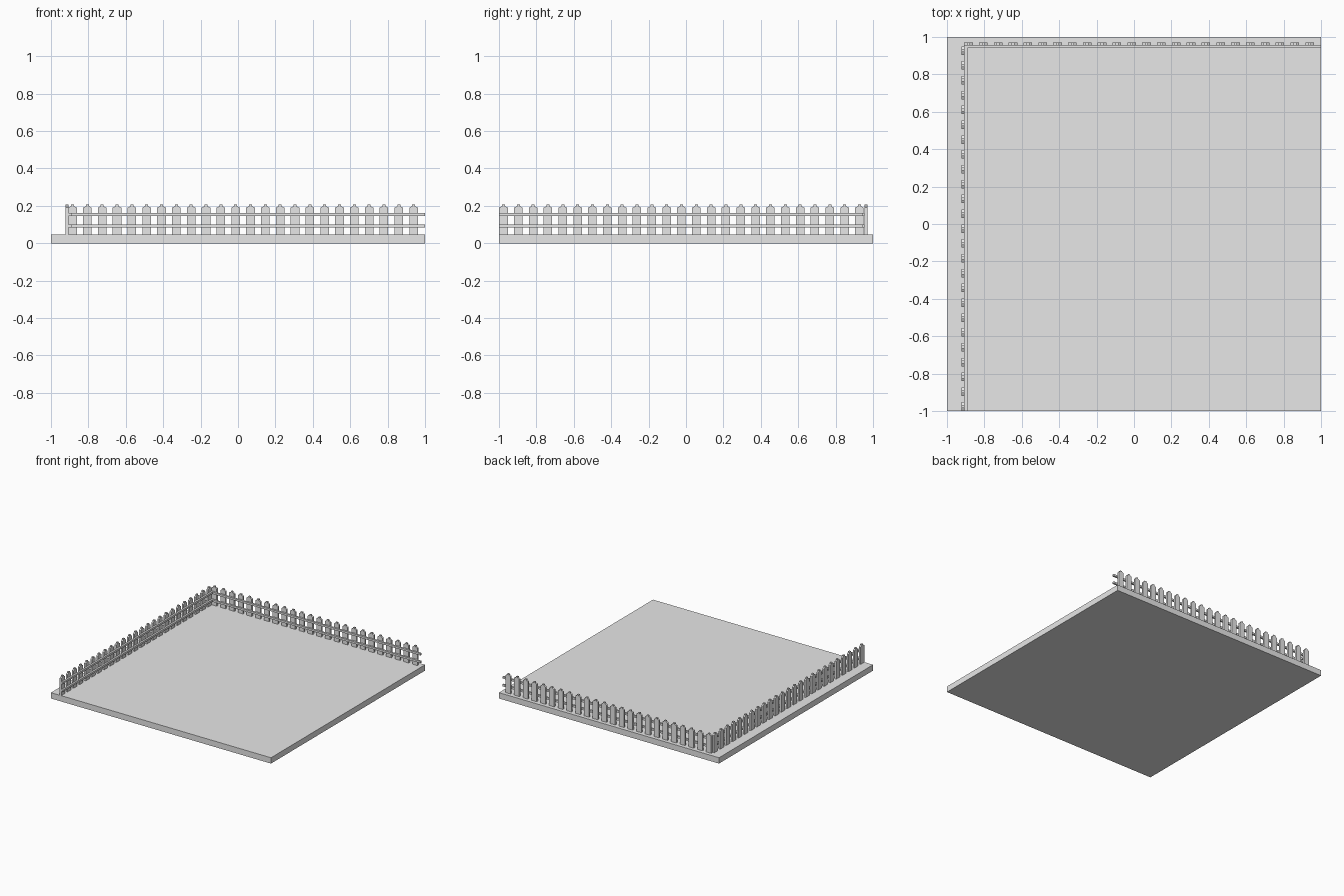
import bpy, bmesh
from mathutils import Matrix, Vector
from math import pi

cube = bpy.data.objects.get("Cube")
if cube:
    bpy.data.objects.remove(cube)

grey = bpy.data.materials.new("plain_grey")
grey.use_nodes = True
colour = (0.8, 0.8, 0.8, 1)
grey.diffuse_color = colour
grey.node_tree.nodes["Principled BSDF"].inputs["Base Color"].default_value = colour

SLAB_TOP = 0.048
THICK = 0.015      # thickness of pickets and rails
STEP = 0.0793      # picket spacing
HALF = 0.023       # half picket width


def finish(bm, name):
    bmesh.ops.recalc_face_normals(bm, faces=bm.faces)
    mesh = bpy.data.meshes.new(name)
    bm.to_mesh(mesh)
    bm.free()
    mesh.materials.append(grey)
    obj = bpy.data.objects.new(name, mesh)
    bpy.context.collection.objects.link(obj)
    return obj


def box(name, low, high):
    low, high = Vector(low), Vector(high)
    bm = bmesh.new()
    bmesh.ops.create_cube(bm, size=1, matrix=Matrix.Translation((low + high) / 2)
                          @ Matrix.Diagonal((high - low).to_4d()))
    return finish(bm, name)


def pickets(name, count, matrix):
    """Row of pointed boards along local x, thickness along local y."""
    bm = bmesh.new()
    half_profile = [(HALF, SLAB_TOP), (HALF, 0.19), (0.008, 0.198), (0.008, 0.206)]
    profile = half_profile + [(-x, z) for x, z in reversed(half_profile)]
    for i in range(count):
        face = bm.faces.new([bm.verts.new((i * STEP + x, 0, z)) for x, z in profile])
        side = bmesh.ops.extrude_face_region(bm, geom=[face])
        moved = [v for v in side["geom"] if isinstance(v, bmesh.types.BMVert)]
        bmesh.ops.translate(bm, verts=moved, vec=(0, THICK, 0))
    bm.transform(matrix)
    return finish(bm, name)


# Ground slab
box("ground_slab", (-1, -1, 0), (1, 1, SLAB_TOP))

# Picket rows on the outer side of the rails
pickets("back_pickets", 24, Matrix.Translation((-0.885, 0.955, 0)))
pickets("side_pickets", 25,
        Matrix.Translation((-0.906, -0.976, 0)) @ Matrix.Rotation(pi / 2, 4, "Z"))

# Two rails for each fence, on the inner side
for level, z in (("lower", 0.083), ("upper", 0.147)):
    box(f"back_{level}_rail", (-0.906, 0.94, z), (1, 0.955, z + 0.016))
    box(f"side_{level}_rail", (-0.906, -1, z), (-0.891, 0.955, z + 0.016))
